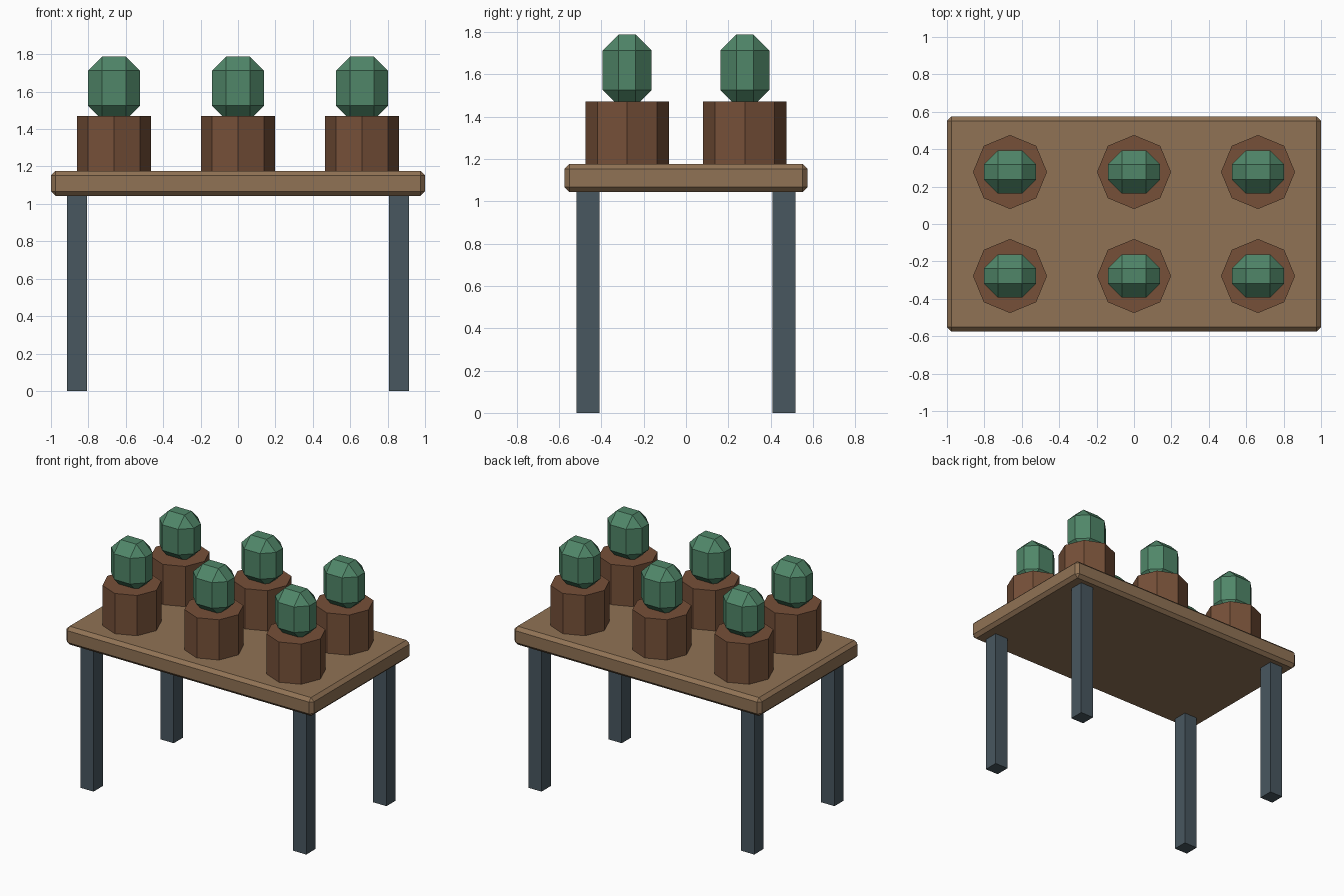
import bpy
import math

if "Cube" in bpy.data.objects:
    bpy.data.objects.remove(bpy.data.objects["Cube"])


def material(name, rgb):
    mat = bpy.data.materials.new(name)
    mat.diffuse_color = (*rgb, 1)
    mat.use_nodes = True
    mat.node_tree.nodes["Principled BSDF"].inputs["Base Color"].default_value = mat.diffuse_color
    return mat


WOOD = material("wood", (0.28, 0.17, 0.09))
METAL = material("dark metal", (0.065, 0.095, 0.115))
CLAY = material("clay", (0.18, 0.08, 0.04))
GREEN = material("cactus green", (0.08, 0.24, 0.14))


def box(name, center, size, mat, bevel=0):
    bpy.ops.mesh.primitive_cube_add(size=1, location=center)
    obj = bpy.context.object
    obj.name = name
    obj.scale = size
    bpy.ops.object.transform_apply(location=False, rotation=False, scale=True)
    obj.data.materials.append(mat)
    if bevel:
        mod = obj.modifiers.new("chamfer", "BEVEL")
        mod.width = bevel
        mod.segments = 1
    return obj


# Chamfered table top
box("table_top", (0, 0, 1.11), (2, 1.15, 0.134), WOOD, 0.024)

# Four square legs
for sy, depth in ((-1, "front"), (1, "back")):
    for sx, side in ((-1, "left"), (1, "right")):
        box(f"{depth}_{side}_leg", (sx * 0.86, sy * 0.463, 0.5225),
            (0.107, 0.107, 1.045), METAL)

# Two rows of three octagonal pots, each holding a chamfered cactus
for y, row in ((-0.278, "front"), (0.278, "back")):
    for x, column in ((-0.663, "left"), (0, "middle"), (0.663, "right")):
        bpy.ops.mesh.primitive_cylinder_add(
            vertices=8, radius=0.198, depth=0.296, location=(x, y, 1.323))
        pot = bpy.context.object
        pot.name = f"{row}_{column}_pot"
        pot.data.materials.append(CLAY)
        box(f"{row}_{column}_cactus", (x, y, 1.619), (0.278, 0.231, 0.337),
            GREEN, 0.075)
